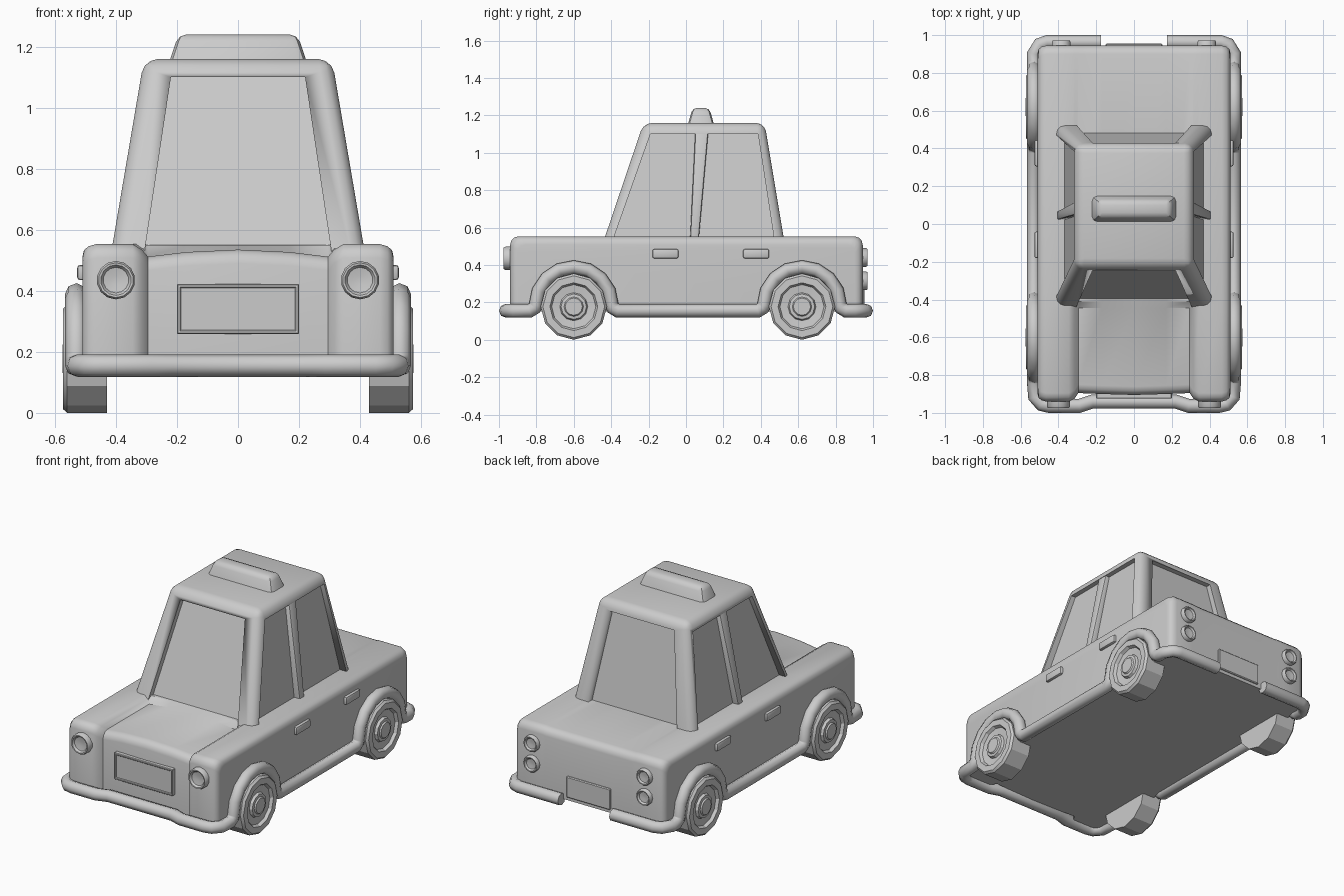
import bpy, bmesh
from math import sin, cos, pi, radians
from mathutils import Matrix

if "Cube" in bpy.data.objects:
    bpy.data.objects.remove(bpy.data.objects["Cube"])


def finish(name, bm, smooth=35):
    bmesh.ops.recalc_face_normals(bm, faces=bm.faces[:])
    me = bpy.data.meshes.new(name)
    bm.to_mesh(me)
    bm.free()
    ob = bpy.data.objects.new(name, me)
    bpy.context.collection.objects.link(ob)
    bpy.ops.object.select_all(action='DESELECT')
    bpy.context.view_layer.objects.active = ob
    ob.select_set(True)
    if smooth:
        bpy.ops.object.shade_smooth_by_angle(angle=radians(smooth))
    return ob


def bridge(bm, rings, close=True):
    n = len(rings[0])
    for a, b in zip(rings, rings[1:]):
        for i in range(n if close else n - 1):
            j = (i + 1) % n
            bm.faces.new((a[i], a[j], b[j], b[i]))


# tapered box: bottom and top are (x0, x1, y0, y1, z)
def block(name, bottom, top, bevel=0.0, segs=3, keep_base=False):
    bm = bmesh.new()
    rings = []
    for x0, x1, y0, y1, z in (bottom, top):
        rings.append([bm.verts.new(p) for p in
                      ((x0, y0, z), (x1, y0, z), (x1, y1, z), (x0, y1, z))])
    bridge(bm, rings)
    bm.faces.new(rings[0])
    bm.faces.new(rings[1])
    if bevel:
        base = set(rings[0]) if keep_base else set()
        edges = [e for e in bm.edges if not (e.verts[0] in base and e.verts[1] in base)]
        bmesh.ops.bevel(bm, geom=edges, offset=bevel, segments=segs, profile=0.5, affect='EDGES')
    return finish(name, bm)


def box(name, x0, x1, y0, y1, z0, z1, bevel=0.0, segs=2):
    return block(name, (x0, x1, y0, y1, z0), (x0, x1, y0, y1, z1), bevel, segs)


# turned part: profile of (distance along axis, radius); axis is 'X' or 'Y', sign flips it
def lathe(name, profile, centre, axis, sign, sides=12, smooth=35):
    bm = bmesh.new()
    rings = []
    for d, r in profile:
        ring = []
        for k in range(sides):
            u, v = r * sin(2 * pi * k / sides), r * cos(2 * pi * k / sides)
            co = (d * sign, u, v) if axis == 'X' else (u, d * sign, v)
            ring.append(bm.verts.new(co))
        rings.append(ring)
    bridge(bm, rings)
    bm.faces.new(rings[0])
    bm.faces.new(rings[-1])
    bm.transform(Matrix.Translation(centre))
    return finish(name, bm, smooth)


# lower body: side profiles lofted across the width, with a sunken hood and grille
def side_profile(front, rear, hood, top, r=0.045):
    pts = [(front, 0.15)]
    arc = [radians(a) for a in (0, 30, 60, 90)]
    pts += [(front + r - r * cos(a), hood - r + r * sin(a)) for a in arc]
    pts += [(-0.445, hood), (-0.41, top)]
    pts += [(rear - r + r * sin(a), top - r + r * cos(a)) for a in arc]
    return pts + [(rear, 0.15)]


half = [(0.0, -0.905, 0.945, 0.535, 0.55), (0.17, -0.90, 0.945, 0.527, 0.55),
        (0.295, -0.895, 0.945, 0.512, 0.55), (0.315, -0.925, 0.945, 0.535, 0.553),
        (0.345, -0.94, 0.945, 0.553, 0.553), (0.465, -0.94, 0.945, 0.553, 0.553),
        (0.49, -0.933, 0.938, 0.546, 0.546), (0.505, -0.92, 0.925, 0.533, 0.533),
        (0.51, -0.90, 0.905, 0.51, 0.51)]
columns = [(-c[0],) + c[1:] for c in reversed(half[1:])] + half
bm = bmesh.new()
rings = [[bm.verts.new((x, y, z)) for y, z in side_profile(*p)] for x, *p in columns]
bridge(bm, rings)
bm.faces.new(rings[0])
bm.faces.new(rings[-1])
finish("body", bm, 40)

# cabin shell with window openings cut through
cabin = block("cabin_shell", (-0.42, 0.42, -0.45, 0.53, 0.5),
              (-0.308, 0.308, -0.227, 0.42, 1.16), 0.045, 3, True)
cutters = [block("windscreen_cutter", (-0.318, 0.318, -0.8, 0.8, 0.45),
                 (-0.22, 0.22, -0.8, 0.8, 1.1)),
           block("side_window_cutter", (-0.7, 0.7, -0.42, 0.485, 0.45),
                 (-0.7, 0.7, -0.19, 0.385, 1.1))]
for c in cutters:
    c.hide_render = True
    c.hide_viewport = True
    m = cabin.modifiers.new("opening", 'BOOLEAN')
    m.operation = 'DIFFERENCE'
    m.object = c
    m.solver = 'EXACT'

# glass sits slightly inside the shell
block("window_glass", (-0.375, 0.375, -0.41, 0.49, 0.5),
      (-0.285, 0.285, -0.205, 0.395, 1.12))
for s, side in ((1, "right"), (-1, "left")):
    lo, hi = sorted((0.34 * s, 0.415 * s)), sorted((0.25 * s, 0.312 * s))
    block(side + "_door_pillar", (*lo, 0.02, 0.065, 0.5), (*hi, 0.05, 0.12, 1.12), 0.01, 2)

# roof sign
block("roof_sign", (-0.225, 0.225, 0.01, 0.15, 1.15),
      (-0.195, 0.195, 0.035, 0.125, 1.24), 0.025, 2, True)

# bumper and trim: one tube along the bumpers, over the wheels and along the sills
WHEELS = (("front", -0.6), ("rear", 0.62))


def arch(yc):
    pts = [(0.53, yc - 0.235, 0.155), (0.53, yc - 0.21, 0.17)]
    pts += [(0.53, yc - 0.203 * cos(a), 0.185 + 0.203 * sin(a))
            for a in (pi * k / 8 for k in range(9))]
    return pts + [(0.53, yc + 0.21, 0.17), (0.53, yc + 0.235, 0.155)]


B = 0.155
path = [(0.22, -0.94, B), (0.29, -0.963, B), (0.45, -0.963, B), (0.49, -0.955, B),
        (0.525, -0.915, B)] + arch(-0.6) + arch(0.62) + \
       [(0.53, 0.90, B), (0.50, 0.95, B), (0.46, 0.963, B), (0.175, 0.963, B)]
path = [(-x, y, z) for x, y, z in reversed(path)] + path
cu = bpy.data.curves.new("bumper_and_trim", 'CURVE')
cu.dimensions = '3D'
sp = cu.splines.new('POLY')
sp.points.add(len(path) - 1)
for p, co in zip(sp.points, path):
    p.co = (*co, 1)
    p.radius = 1
cu.bevel_depth = 0.037
cu.bevel_resolution = 2
cu.use_fill_caps = True
bpy.context.collection.objects.link(bpy.data.objects.new("bumper_and_trim", cu))

# wheels, handles and lamps on both sides
tyre = [(0.43, 0.12), (0.43, 0.177), (0.56, 0.177), (0.573, 0.165), (0.573, 0.128),
        (0.555, 0.118), (0.55, 0.075), (0.565, 0.068), (0.567, 0.052), (0.575, 0.046)]
head = [(0.92, 0.063), (0.965, 0.063), (0.975, 0.057), (0.974, 0.05), (0.962, 0.042), (0.957, 0.015)]
tail = [(0.92, 0.05), (0.963, 0.05), (0.971, 0.045), (0.97, 0.039), (0.96, 0.032), (0.957, 0.01)]
for s, side in ((1, "right"), (-1, "left")):
    for end, y in WHEELS:
        lathe(f"{end}_{side}_wheel", tyre, (0, y, 0.177), 'X', s, 12, 25)
    for end, y in (("front", -0.11), ("rear", 0.375)):
        x0, x1 = sorted((0.49 * s, 0.527 * s))
        box(f"{end}_{side}_door_handle", x0, x1, y - 0.07, y + 0.07, 0.435, 0.485, 0.01)
    lathe(side + "_headlight", head, (0.4 * s, 0, 0.435), 'Y', -1, 14)
    for level, z in (("upper", 0.44), ("lower", 0.315)):
        lathe(f"{side}_{level}_tail_light", tail, (0.385 * s, 0, z), 'Y', 1, 12)

# number plates: raised frame with a panel inside at the front, plain panel at the back
for s in (1, -1):
    x0, x1 = sorted((0.187 * s, 0.2 * s))
    box("front_plate_side", x0, x1, -0.925, -0.88, 0.258, 0.422, 0.003, 1)
for z in (0.258, 0.409):
    box("front_plate_edge", -0.2, 0.2, -0.925, -0.88, z, z + 0.013, 0.003, 1)
box("front_plate_panel", -0.19, 0.19, -0.918, -0.88, 0.265, 0.415)
box("rear_plate", -0.15, 0.15, 0.92, 0.955, 0.17, 0.30, 0.005, 1)
